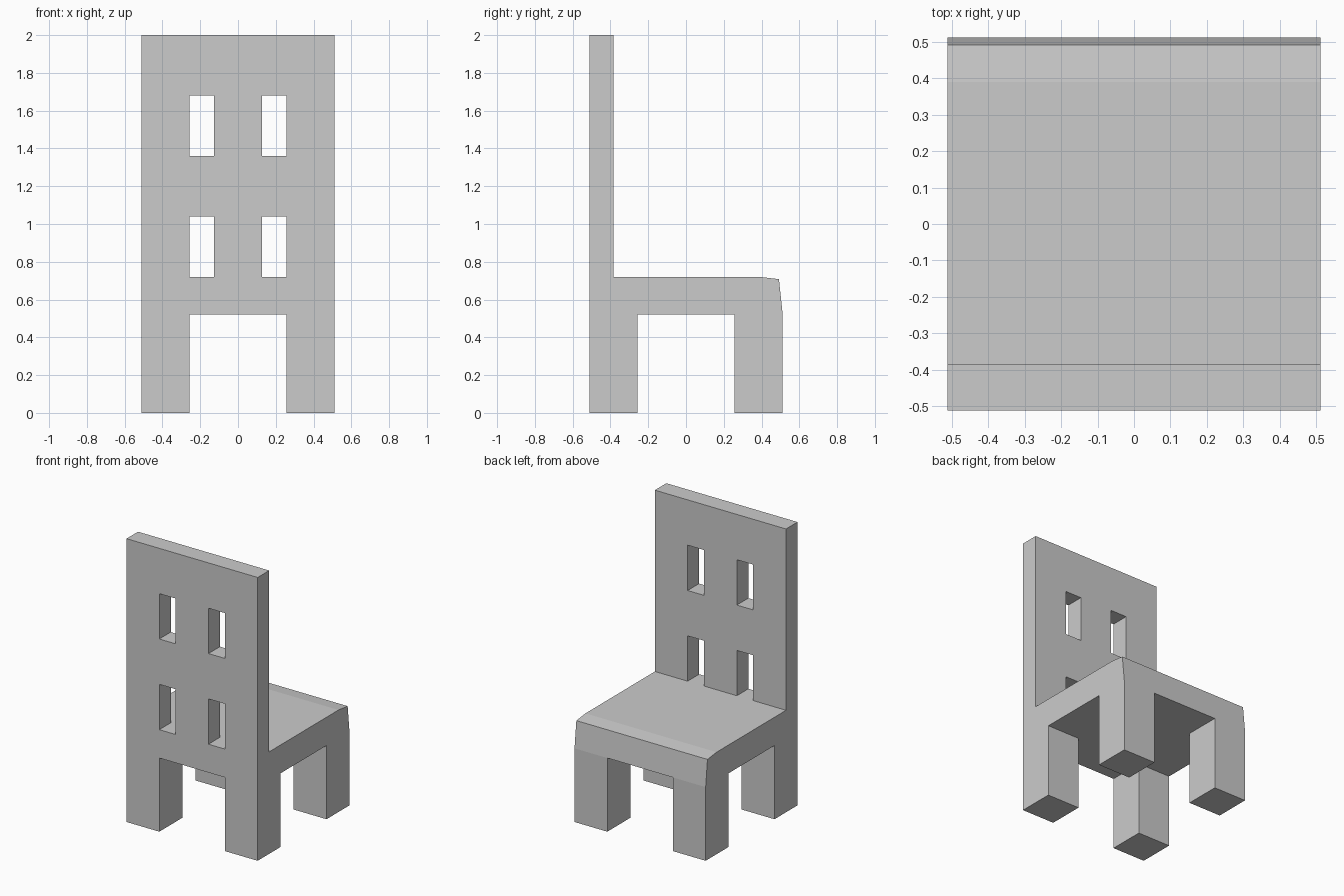
import bpy
import bmesh
from mathutils import Vector

if "Cube" in bpy.data.objects:
    bpy.data.objects.remove(bpy.data.objects["Cube"], do_unlink=True)

HALF = 0.512      # half of the chair's width and depth
INNER = 0.256     # inner side of the legs
SLOT = 0.128      # inner side of the slots, and backrest thickness
LEG_TOP, SEAT_TOP, TOP = 0.52, 0.72, 2.0

grey = bpy.data.materials.new("chair grey")
grey.use_nodes = True
colour = (0.6, 0.6, 0.6, 1)
grey.diffuse_color = colour
grey.node_tree.nodes["Principled BSDF"].inputs["Base Color"].default_value = colour


def finish(name, bm):
    """Turn a bmesh into a grey object."""
    bmesh.ops.recalc_face_normals(bm, faces=bm.faces[:])
    mesh = bpy.data.meshes.new(name)
    bm.to_mesh(mesh)
    bm.free()
    mesh.materials.append(grey)
    obj = bpy.data.objects.new(name, mesh)
    bpy.context.collection.objects.link(obj)
    return obj


def extrude(bm, offset):
    """Give all flat faces thickness along offset."""
    result = bmesh.ops.extrude_face_region(bm, geom=bm.faces[:], use_keep_orig=True)
    verts = [g for g in result["geom"] if isinstance(g, bmesh.types.BMVert)]
    bmesh.ops.translate(bm, verts=verts, vec=Vector(offset))


# Legs: one square post per corner
for end, y in (("backrest", -1), ("seat_edge", 1)):
    for side, x in (("left", 1), ("right", -1)):
        bm = bmesh.new()
        bmesh.ops.create_cube(bm, size=1)
        bmesh.ops.scale(bm, verts=bm.verts, vec=(HALF - INNER, HALF - INNER, LEG_TOP))
        middle = (HALF + INNER) / 2
        bmesh.ops.translate(bm, verts=bm.verts, vec=(x * middle, y * middle, LEG_TOP / 2))
        finish(f"{end}_{side}_leg", bm)

# Seat: side profile with a sloped lip, extruded across the width
profile = [(-HALF, LEG_TOP), (HALF, LEG_TOP), (0.492, 0.708),
           (0.39, SEAT_TOP), (-HALF, SEAT_TOP)]
bm = bmesh.new()
bm.faces.new([bm.verts.new((-HALF, y, z)) for y, z in profile])
extrude(bm, (2 * HALF, 0, 0))
finish("seat", bm)

# Backrest: panel of cells with four slots left open, then thickened
xs = [-HALF, -INNER, -SLOT, SLOT, INNER, HALF]
zs = [SEAT_TOP + i * (TOP - SEAT_TOP) / 4 for i in range(5)]
bm = bmesh.new()
grid = [[bm.verts.new((x, -HALF, z)) for x in xs] for z in zs]
for r in range(len(zs) - 1):
    for c in range(len(xs) - 1):
        if r % 2 == 0 and c % 2 == 1:
            continue
        bm.faces.new((grid[r][c], grid[r][c + 1], grid[r + 1][c + 1], grid[r + 1][c]))
extrude(bm, (0, SLOT, 0))
finish("backrest", bm)
